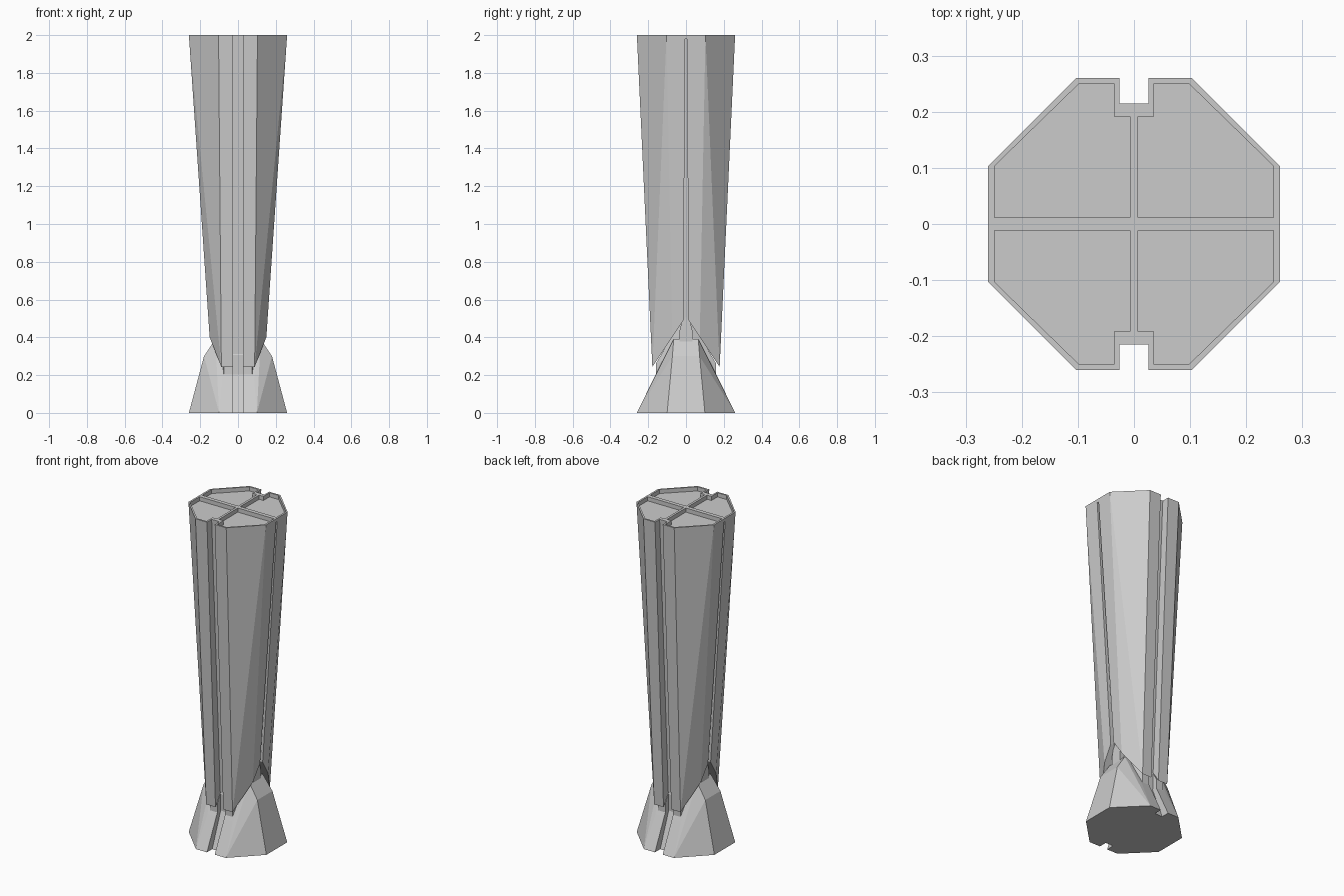
import bpy, bmesh
from mathutils import Vector

if "Cube" in bpy.data.objects:
    bpy.data.objects.remove(bpy.data.objects["Cube"])


def hull(name, pts):
    """Convex solid around a set of points."""
    bm = bmesh.new()
    for p in pts:
        bm.verts.new(p)
    res = bmesh.ops.convex_hull(bm, input=bm.verts)
    loose = [v for v in bm.verts if not v.link_faces]
    bmesh.ops.delete(bm, geom=loose, context='VERTS')
    bmesh.ops.dissolve_limit(bm, angle_limit=0.002, verts=bm.verts, edges=bm.edges)
    bmesh.ops.recalc_face_normals(bm, faces=bm.faces)
    return finish(name, bm)


def prism(name, poly, vec):
    """Polygon of 3D points extruded along a vector."""
    bm = bmesh.new()
    f = bm.faces.new([bm.verts.new(p) for p in poly])
    ext = bmesh.ops.extrude_face_region(bm, geom=[f])
    new = [g for g in ext["geom"] if isinstance(g, bmesh.types.BMVert)]
    bmesh.ops.translate(bm, verts=new, vec=Vector(vec))
    bmesh.ops.recalc_face_normals(bm, faces=bm.faces)
    return finish(name, bm)


def finish(name, bm):
    me = bpy.data.meshes.new(name)
    bm.to_mesh(me)
    bm.free()
    ob = bpy.data.objects.new(name, me)
    bpy.context.collection.objects.link(ob)
    return ob


def cut(ob, cutters):
    for c in cutters:
        m = ob.modifiers.new("cut", 'BOOLEAN')
        m.operation, m.solver, m.object = 'DIFFERENCE', 'EXACT', c
    bpy.context.view_layer.update()
    dg = bpy.context.evaluated_depsgraph_get()
    me = bpy.data.meshes.new_from_object(ob.evaluated_get(dg))
    ob.modifiers.clear()
    ob.data = me
    for c in cutters:
        bpy.data.objects.remove(c)


def quads(*pts):
    """Mirror points into all four quadrants."""
    return [(sx * x, sy * y, z) for x, y, z in pts for sx in (1, -1) for sy in (1, -1)]


def groove(side, y0, z0, y1, z1, hw=0.026):
    """Front/back groove cutter whose floor runs from (y0,z0) to (y1,z1)."""
    o = 0.3
    poly = [(-hw, side * y, z) for y, z in ((y0, z0), (y1, z1), (y1 + o, z1), (y0 + o, z0))]
    return prism("groove_cutter", poly, (2 * hw, 0, 0))


# tapered octagonal column
column = hull("column", quads((0.26, 0.103, 2), (0.103, 0.26, 2),
                              (0.139, 0.07, 0.24), (0.088, 0.178, 0.24)))
cutters = [prism("notch_cutter", [(-0.4, 0, 0.51), (-0.4, 0.36, -0.03), (-0.4, -0.36, -0.03)],
                 (0.8, 0, 0))]
for s in (1, -1):
    # front and back channels
    cutters.append(groove(s, 0.122, 0.1, 0.2175, 2.05))
    # narrow slits on the left and right faces
    slit = [(s * x, y, z) for x, z, w in ((0.235, 1.98, 0.006), (0.125, 0.4, 0.013))
            for y in (w, -w)]
    slit += [(x + s * 0.2, y, z) for x, y, z in slit]
    cutters.append(hull("slit_cutter", slit))
    # shallow recesses in the top, leaving a rim and cross ribs
    for t in (1, -1):
        outline = [(0.007, 0.012), (0.249, 0.012), (0.249, 0.103), (0.098, 0.25),
                   (0.036, 0.25), (0.036, 0.192), (0.007, 0.192)]
        cutters.append(prism("recess_cutter", [(s * x, t * y, 1.975) for x, y in outline],
                             (0, 0, 0.1)))
cut(column, cutters)

# flared foot with a wedge-shaped top
foot = hull("foot", quads((0.26, 0.1, 0), (0.1, 0.26, 0), (0.18, 0.072, 0.3),
                          (0.12, 0.065, 0.39), (0.085, 0.172, 0.18)))
cut(foot, [groove(s, 0.23, -0.05, 0.09, 0.3) for s in (1, -1)])

# neck joining foot and column
neck = hull("neck", quads((0.075, 0.16, 0.16), (0.075, 0.16, 0.26),
                          (0.1, 0.06, 0.3), (0.1, 0.02, 0.5)))
cut(neck, [groove(s, 0.125, 0.1, 0.14, 0.5) for s in (1, -1)])

# side posts under the slits
for s, n in ((1, "right"), (-1, "left")):
    hull(n + "_post", [(s * x, t * y, z) for x, y, z in
                       ((0.05, 0.035, 0.36), (0.128, 0.035, 0.36), (0.05, 0.035, 0.43),
                        (0.128, 0.035, 0.43), (0.05, 0.015, 0.51), (0.128, 0.015, 0.51))
                       for t in (1, -1)])
